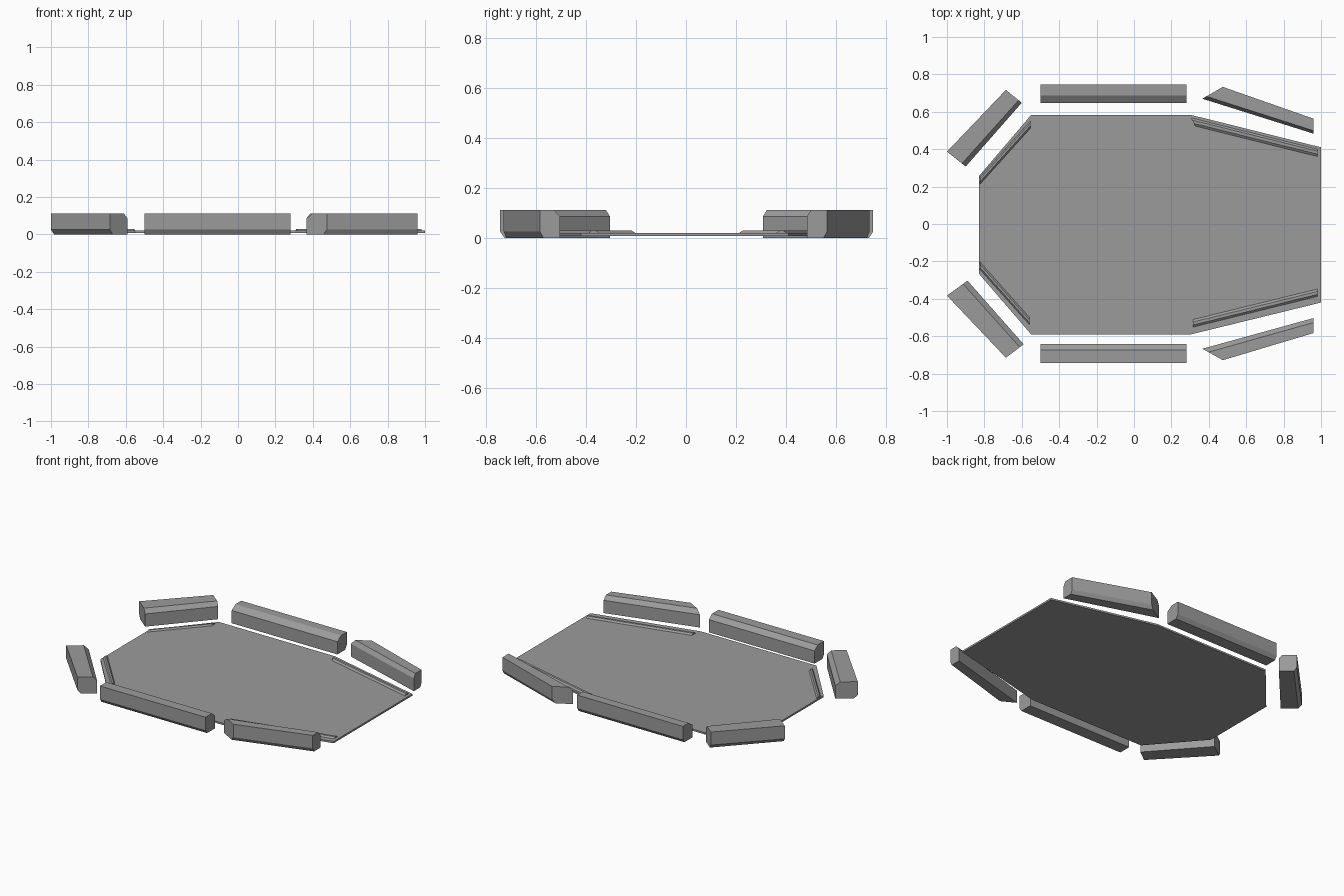
import bpy, bmesh
from mathutils import Vector

if "Cube" in bpy.data.objects:
    bpy.data.objects.remove(bpy.data.objects["Cube"])

# Dark grey used on every part
grey = bpy.data.materials.new("dark_grey")
grey.diffuse_color = (0.33, 0.33, 0.33, 1)
grey.use_nodes = True
grey.node_tree.nodes["Principled BSDF"].inputs["Base Color"].default_value = grey.diffuse_color


def make_object(name, rings):
    """Loft closed rings of equal length, cap both ends."""
    bm = bmesh.new()
    loops = [[bm.verts.new(p) for p in ring] for ring in rings]
    n = len(loops[0])
    for a, b in zip(loops, loops[1:]):
        for i in range(n):
            j = (i + 1) % n
            bm.faces.new((a[i], a[j], b[j], b[i]))
    bm.faces.new(loops[0])
    bm.faces.new(loops[-1])
    bmesh.ops.recalc_face_normals(bm, faces=bm.faces)
    mesh = bpy.data.meshes.new(name)
    bm.to_mesh(mesh)
    bm.free()
    mesh.materials.append(grey)
    obj = bpy.data.objects.new(name, mesh)
    bpy.context.collection.objects.link(obj)


def bar(name, profile, inner, outer):
    """Sweep a profile (u: inner to outer, z) between two ends of a footprint."""
    rings = []
    for i, o in zip(inner, outer):
        a, b = Vector(i), Vector(o)
        rings.append([(*a.lerp(b, u), z) for u, z in profile])
    make_object(name, rings)


# Floor plate: elongated octagon
outline = [(-0.83, 0.255), (-0.55, 0.583), (0.305, 0.583), (1, 0.41),
           (1, -0.42), (0.305, -0.59), (-0.55, -0.59), (-0.83, -0.265)]
make_object("floor_plate", [[(x, y, z) for x, y in outline] for z in (0.008, 0.02)])


def wall_profile(chamfer):
    """Chamfered inside top and outside bottom."""
    return [(0, 0), (0, 0.085), (chamfer, 0.112), (1, 0.112), (1, 0.025), (0.83, 0)]


# Wall sections: top chamfer width, inner ends, outer ends
walls = {
    "wall_back": (0.4, (-0.5, 0.648), (0.28, 0.648), (-0.5, 0.747), (0.28, 0.747)),
    "wall_front": (0.32, (-0.5, -0.642), (0.28, -0.642), (-0.5, -0.742), (0.28, -0.742)),
    "wall_back_left": (0.2, (-0.9, 0.307), (-0.6, 0.648), (-1, 0.387), (-0.685, 0.717)),
    "wall_front_left": (0.22, (-0.89, -0.303), (-0.59, -0.643), (-1, -0.383), (-0.685, -0.715)),
    "wall_back_right": (0.2, (0.365, 0.67), (0.96, 0.483), (0.475, 0.733), (0.96, 0.563)),
    "wall_front_right": (0.3, (0.365, -0.667), (0.96, -0.503), (0.475, -0.728), (0.96, -0.583)),
}
for name, (chamfer, *p) in walls.items():
    bar(name, wall_profile(chamfer), p[:2], p[2:])

# Low rails on the slanted edges of the plate
rail = [(0, 0.018), (0.35, 0.029), (0.7, 0.029), (1, 0.018)]
rails = {
    "rail_back_left": [(-0.823, 0.21), (-0.553, 0.51), (-0.823, 0.255), (-0.553, 0.555)],
    "rail_front_left": [(-0.823, -0.2), (-0.56, -0.495), (-0.823, -0.247), (-0.56, -0.54)],
    "rail_back_right": [(0.33, 0.52), (0.98, 0.358), (0.305, 0.57), (0.98, 0.403)],
    "rail_front_right": [(0.315, -0.508), (0.98, -0.345), (0.315, -0.554), (0.98, -0.39)],
}
for name, p in rails.items():
    bar(name, rail, p[:2], p[2:])
